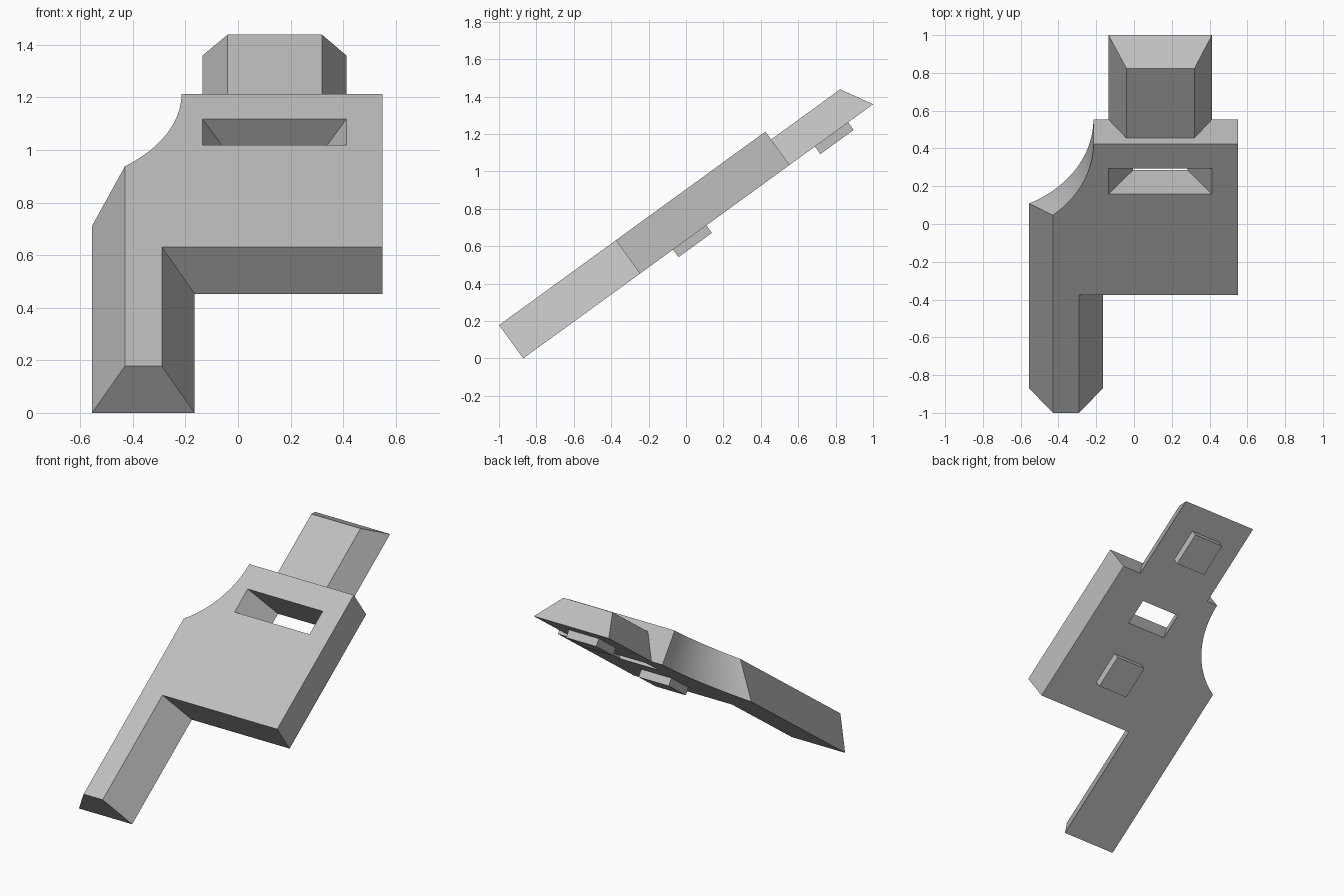
import bpy
import bmesh
from math import radians, cos, sin

cube = bpy.data.objects.get("Cube")
if cube:
    bpy.data.objects.remove(cube, do_unlink=True)

TILT = radians(36)
START = (0, -0.87, 0)
THICK = 0.22

grey = bpy.data.materials.new("plain grey")
grey.use_nodes = True
grey.diffuse_color = (0.52, 0.52, 0.52, 1)
grey.node_tree.nodes["Principled BSDF"].inputs["Base Color"].default_value = grey.diffuse_color


def loft(name, low, high, w0, w1):
    """Solid between two outlines (across, along) at two heights, tilted as one."""
    bm = bmesh.new()
    a = [bm.verts.new((x, u, w0)) for x, u in low]
    b = [bm.verts.new((x, u, w1)) for x, u in high]
    bm.faces.new(a[::-1])
    bm.faces.new(b)
    for i in range(len(a)):
        j = (i + 1) % len(a)
        bm.faces.new((a[i], a[j], b[j], b[i]))
    bmesh.ops.recalc_face_normals(bm, faces=bm.faces)
    mesh = bpy.data.meshes.new(name)
    bm.to_mesh(mesh)
    bm.free()
    mesh.materials.append(grey)
    obj = bpy.data.objects.new(name, mesh)
    bpy.context.collection.objects.link(obj)
    obj.location = START
    obj.rotation_euler.x = TILT
    return obj


def rect(x0, x1, u0, u1):
    return [(x0, u0), (x1, u0), (x1, u1), (x0, u1)]


def outline(leg_left, leg_right, arc_end):
    """Leg, broad plate and the round bite in its side."""
    steps = 24
    angles = [radians(arc_end * i / steps) for i in range(steps + 1)]
    arc = [(-0.83 + 0.615 * cos(t), 1.76 + 0.615 * sin(t)) for t in angles]
    arc[-1] = (leg_left, arc[-1][1])
    return [(leg_left, 0), (leg_right, 0), (leg_right, 0.771),
            (0.55, 0.771), (0.55, 1.76)] + arc


# Plate with bevelled leg
body = loft("body_plate", outline(-0.555, -0.165, -63.3),
            outline(-0.43, -0.29, -49.4), 0, THICK)

# Slot with tapering ends; the cutter runs past both surfaces
half_low, half_high, mid, over = 0.143, 0.274, 0.139, 0.05
grow = (half_high - half_low) / THICK * over
low, high = half_low - grow, half_high + grow
cutter = loft("slot_cutter", rect(mid - low, mid + low, 1.43, 1.6),
              rect(mid - high, mid + high, 1.43, 1.6), -over, THICK + over)
cutter.hide_render = True
cut = body.modifiers.new("slot", 'BOOLEAN')
cut.operation = 'DIFFERENCE'
cut.solver = 'EXACT'
cut.object = cutter
bpy.context.view_layer.objects.active = body
body.select_set(True)
bpy.ops.object.modifier_apply(modifier=cut.name)
bpy.data.objects.remove(cutter, do_unlink=True)
bpy.ops.object.shade_smooth_by_angle(angle=radians(25))

# Bevelled end tab
loft("end_tab", rect(-0.135, 0.413, 1.76, 2.312),
     rect(-0.04, 0.32, 1.76, 2.216), 0, 0.168)

# Square pads underneath
for name, u in (("lower_pad", 0.99), ("upper_pad", 1.927)):
    pad = rect(0.03, 0.25, u, u + 0.22)
    loft(name, pad, pad, -0.05, 0)
